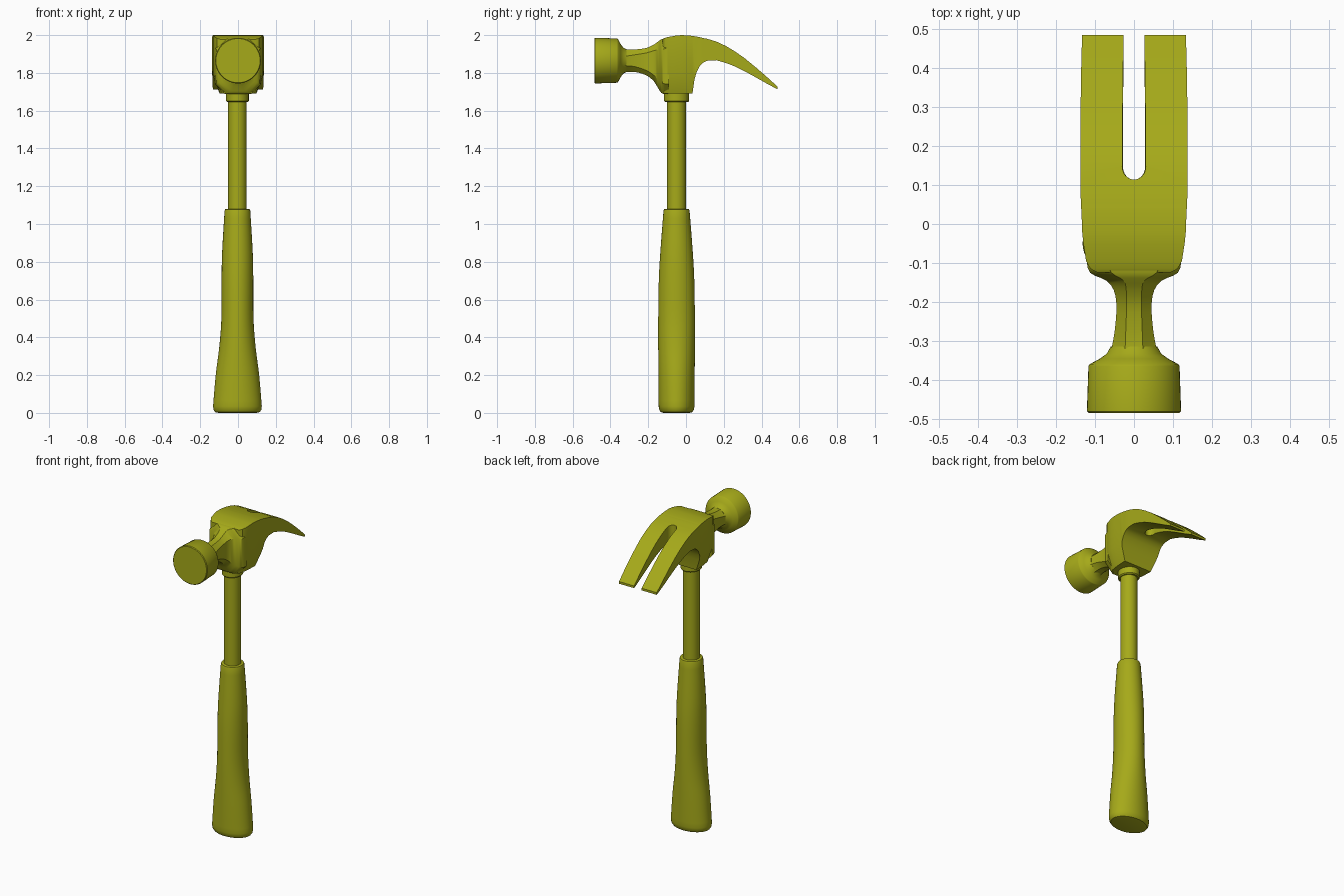
import bpy, bmesh
from math import sin, cos, pi, radians

if "Cube" in bpy.data.objects:
    bpy.data.objects.remove(bpy.data.objects["Cube"])

mat = bpy.data.materials.new("olive")
mat.diffuse_color = (0.38, 0.40, 0.01, 1)
mat.use_nodes = True
mat.node_tree.nodes["Principled BSDF"].inputs["Base Color"].default_value = mat.diffuse_color
CX, CY = -0.003, -0.05          # handle axis


def loft(name, rings):
    """Skin a list of equal-length point rings and cap both ends."""
    bm = bmesh.new()
    rows = [[bm.verts.new(p) for p in r] for r in rings]
    n = len(rings[0])
    for a, b in zip(rows, rows[1:]):
        for i in range(n):
            j = (i + 1) % n
            bm.faces.new((a[i], a[j], b[j], b[i]))
    bm.faces.new(rows[0][::-1])
    bm.faces.new(rows[-1])
    bmesh.ops.recalc_face_normals(bm, faces=bm.faces)
    me = bpy.data.meshes.new(name)
    bm.to_mesh(me)
    bm.free()
    ob = bpy.data.objects.new(name, me)
    bpy.context.collection.objects.link(ob)
    me.materials.append(mat)
    return ob


def smooth(ob, angle=32):
    bpy.ops.object.select_all(action='DESELECT')
    ob.select_set(True)
    bpy.context.view_layer.objects.active = ob
    bpy.ops.object.shade_smooth_by_angle(angle=radians(angle))


def spline(rows, steps):
    """Catmull-Rom through rows of values."""
    out = []
    for k in range(len(rows) - 1):
        p = [rows[min(max(k + d, 0), len(rows) - 1)] for d in (-1, 0, 1, 2)]
        for s in range(steps):
            t = s / steps
            out.append([0.5 * (2*b + (c-a)*t + (2*a-5*b+4*c-d)*t*t + (3*b-a-3*c+d)*t**3)
                        for a, b, c, d in zip(*p)])
    return out + [rows[-1]]


def oval(rx, ry, z, n=48):
    return [(CX + rx*cos(2*pi*i/n), CY + ry*sin(2*pi*i/n), z) for i in range(n)]


# Grip: flared oval sleeve with rounded base and rim (z, rx, ry)
body = spline([(0.035, 0.129, 0.095), (0.2, 0.115, 0.096), (0.35, 0.096, 0.097),
               (0.5, 0.085, 0.097), (0.7, 0.084, 0.094), (0.85, 0.081, 0.086),
               (1.07, 0.068, 0.069)], 4)
prof = [(0.0, 0.100, 0.068), (0.004, 0.118, 0.083), (0.015, 0.126, 0.091)] + body
prof += [(1.078, 0.065, 0.066), (1.08, 0.062, 0.062)]
smooth(loft("grip", [oval(rx, ry, z) for z, rx, ry in prof]))

# Steel shaft and the collar under the head
smooth(loft("shaft", [oval(0.049, 0.05, z) for z in (1.0, 1.72)]))
smooth(loft("collar", [oval(r - 0.006, r, z) for r, z in
                       ((0.06, 1.645), (0.066, 1.651), (0.066, 1.70))]))

# Striking face: turned about the y axis
poll = [(0.117, -0.485), (0.121, -0.481), (0.117, -0.365), (0.114, -0.36),
        (0.088, -0.346), (0.070, -0.333), (0.060, -0.315)]
smooth(loft("striking_face", [[(r*cos(2*pi*i/48), y, 1.865 + r*sin(2*pi*i/48))
                               for i in range(48)] for r, y in poll]))

# Neck: chamfered octagon flaring into the head (y, half width, top, bottom, chamfer)
neck = spline([(-0.345, 0.068, 1.930, 1.797, 0.040), (-0.32, 0.058, 1.924, 1.803, 0.035),
               (-0.27, 0.049, 1.924, 1.805, 0.028), (-0.21, 0.045, 1.932, 1.787, 0.026),
               (-0.17, 0.052, 1.950, 1.755, 0.032), (-0.145, 0.072, 1.968, 1.715, 0.045),
               (-0.125, 0.113, 1.980, 1.690, 0.055), (-0.09, 0.122, 1.985, 1.690, 0.050)], 3)


def octagon(y, w, t, b, c):
    half = [(w - c, t), (w, t - c), (w, b + c), (w - c, b)]
    return [(x, y, z) for x, z in half] + [(-x, y, z) for x, z in half[::-1]]


smooth(loft("neck", [octagon(*s) for s in neck]), 30)

# Head block running back into the claw (y, half width, top, bottom)
sections = [(-0.124, 0.095, 1.978, 1.69), (-0.115, 0.112, 1.984, 1.69),
            (-0.095, 0.123, 1.990, 1.69), (-0.05, 0.130, 1.998, 1.69),
            (-0.02, 0.133, 2.0, 1.69), (0.034, 0.135, 1.996, 1.69),
            (0.045, 0.136, 1.994, 1.765), (0.055, 0.136, 1.992, 1.80),
            (0.07, 0.137, 1.990, 1.832), (0.087, 0.138, 1.985, 1.852),
            (0.11, 0.138, 1.981, 1.864), (0.16, 0.138, 1.966, 1.867),
            (0.21, 0.138, 1.943, 1.853), (0.26, 0.138, 1.913, 1.834),
            (0.31, 0.137, 1.878, 1.809), (0.37, 0.136, 1.829, 1.776),
            (0.43, 0.135, 1.777, 1.742), (0.485, 0.133, 1.727, 1.713)]


def block(y, w, t, b):
    m = b + (t - b) * 0.35
    low = w - 0.38 * max(0, 1.79 - b) if y < 0.08 else w
    half = [(w, t), (w, m), (low, b)]
    return [(x, y, z) for x, z in half] + [(-x, y, z) for x, z in half[::-1]]


head = loft("head_and_claw", [block(*s) for s in sections])


# Nail slot: round-ended cutter, narrower towards the bottom
def slot(r, z):
    arc = [(-r*cos(pi*i/16), 0.148 - 0.034*sin(pi*i/16), z) for i in range(17)]
    return arc + [(r, 0.6, z), (-r, 0.6, z)]


cutter = loft("slot_cutter", [slot(0.025, 1.6), slot(0.032, 2.1)])
cut = head.modifiers.new("slot", 'BOOLEAN')
cut.operation, cut.solver, cut.object = 'DIFFERENCE', 'EXACT', cutter
bpy.context.view_layer.objects.active = head
bpy.ops.object.modifier_apply(modifier=cut.name)
bpy.data.objects.remove(cutter)
smooth(head)
